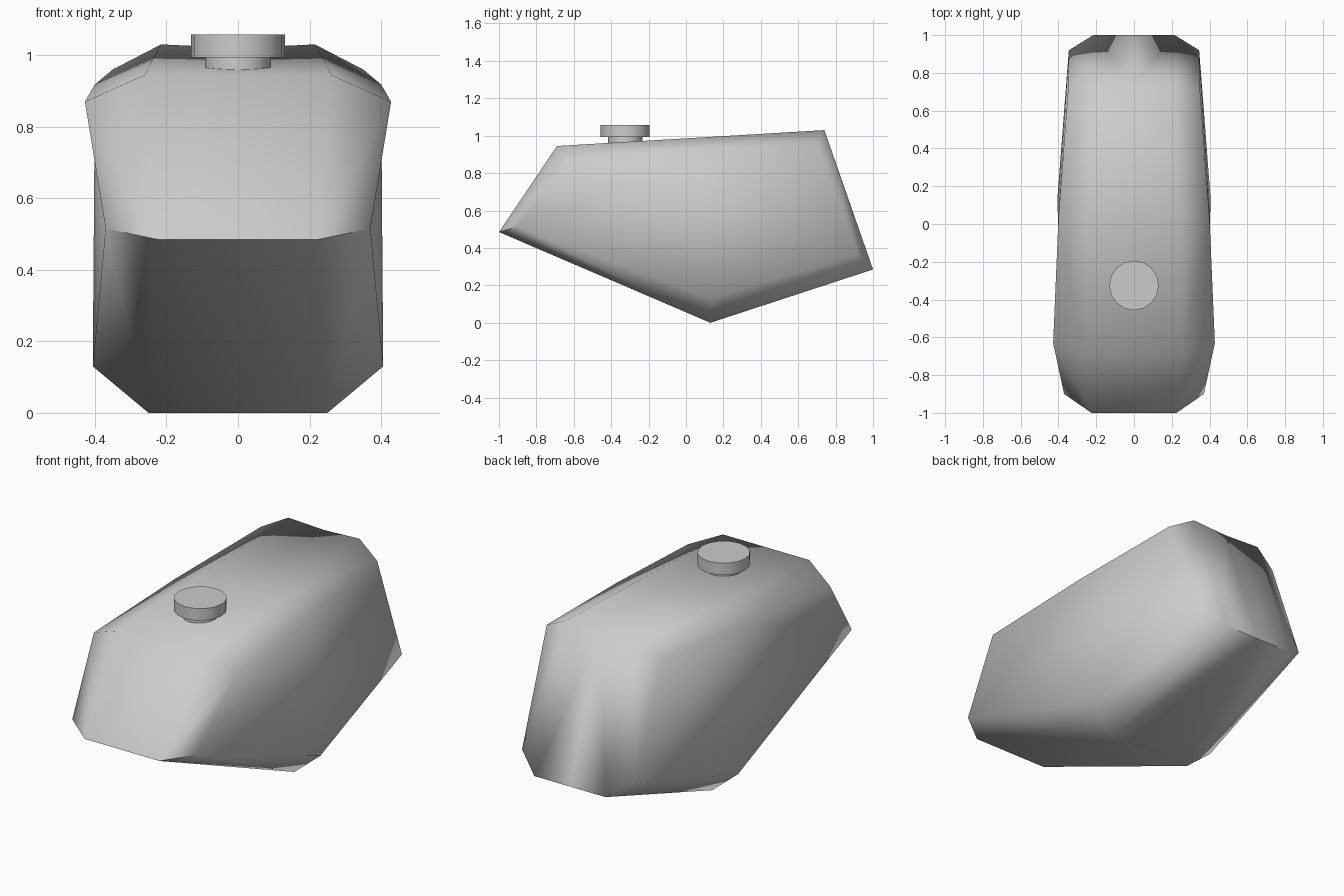
import bpy, bmesh, math

cube = bpy.data.objects.get("Cube")
if cube:
    bpy.data.objects.remove(cube, do_unlink=True)

# Single painted grey
grey = bpy.data.materials.new("plain_grey")
grey.use_nodes = True
colour = (0.6, 0.6, 0.6, 1)
grey.diffuse_color = colour
grey.node_tree.nodes["Principled BSDF"].inputs["Base Color"].default_value = colour


def finish(name, bm, angle):
    bmesh.ops.recalc_face_normals(bm, faces=bm.faces)
    mesh = bpy.data.meshes.new(name)
    bm.to_mesh(mesh)
    bm.free()
    mesh.materials.append(grey)
    for poly in mesh.polygons:
        poly.use_smooth = True
    mesh.set_sharp_from_angle(angle=math.radians(angle))
    obj = bpy.data.objects.new(name, mesh)
    bpy.context.collection.objects.link(obj)
    return obj


# Tank body: side profile loops in order
# front nose, front top, middle top, rear top, rear tail, bottom
inner = [(0.225, -1, 0.485), (0.26, -0.69, 0.945), (0.24, 0.02, 0.987),
         (0.215, 0.74, 1.03), (0.215, 1, 0.285), (0.25, 0.13, 0)]
outer = [(0.37, -0.9, 0.515), (0.428, -0.63, 0.87), (0.4, 0.03, 0.918),
         (0.35, 0.7, 0.96), (0.345, 0.92, 0.365), (0.406, 0.13, 0.13)]
groove = [0, 0, 0.006, 0.01, 0, 0]   # shallow dip along the top centre

bm = bmesh.new()
centre = [bm.verts.new((0, y, z - dip)) for (x, y, z), dip in zip(inner, groove)]
for side in (-1, 1):
    ins, outs = [[bm.verts.new((side * x, y, z)) for x, y, z in loop]
                 for loop in (inner, outer)]
    for a, b in ((centre, ins), (ins, outs)):
        for i in range(len(a)):
            j = (i + 1) % len(a)
            bm.faces.new((a[i], a[j], b[j], b[i]))
    # side panel in two halves split at the middle
    nose, front, middle, rear, tail, bottom = outs
    bm.faces.new((nose, front, middle, bottom))
    bm.faces.new((middle, rear, tail, bottom))
finish("tank_body", bm, 80)


# Filler neck and cap
def cylinder(name, radius, low, high):
    bm = bmesh.new()
    bmesh.ops.create_cone(bm, cap_ends=True, segments=16, radius1=radius,
                          radius2=radius, depth=high - low)
    obj = finish(name, bm, 40)
    obj.location = (0, -0.325, (low + high) / 2)


cylinder("filler_neck", 0.092, 0.93, 1.0)
cylinder("filler_cap", 0.131, 0.993, 1.058)
